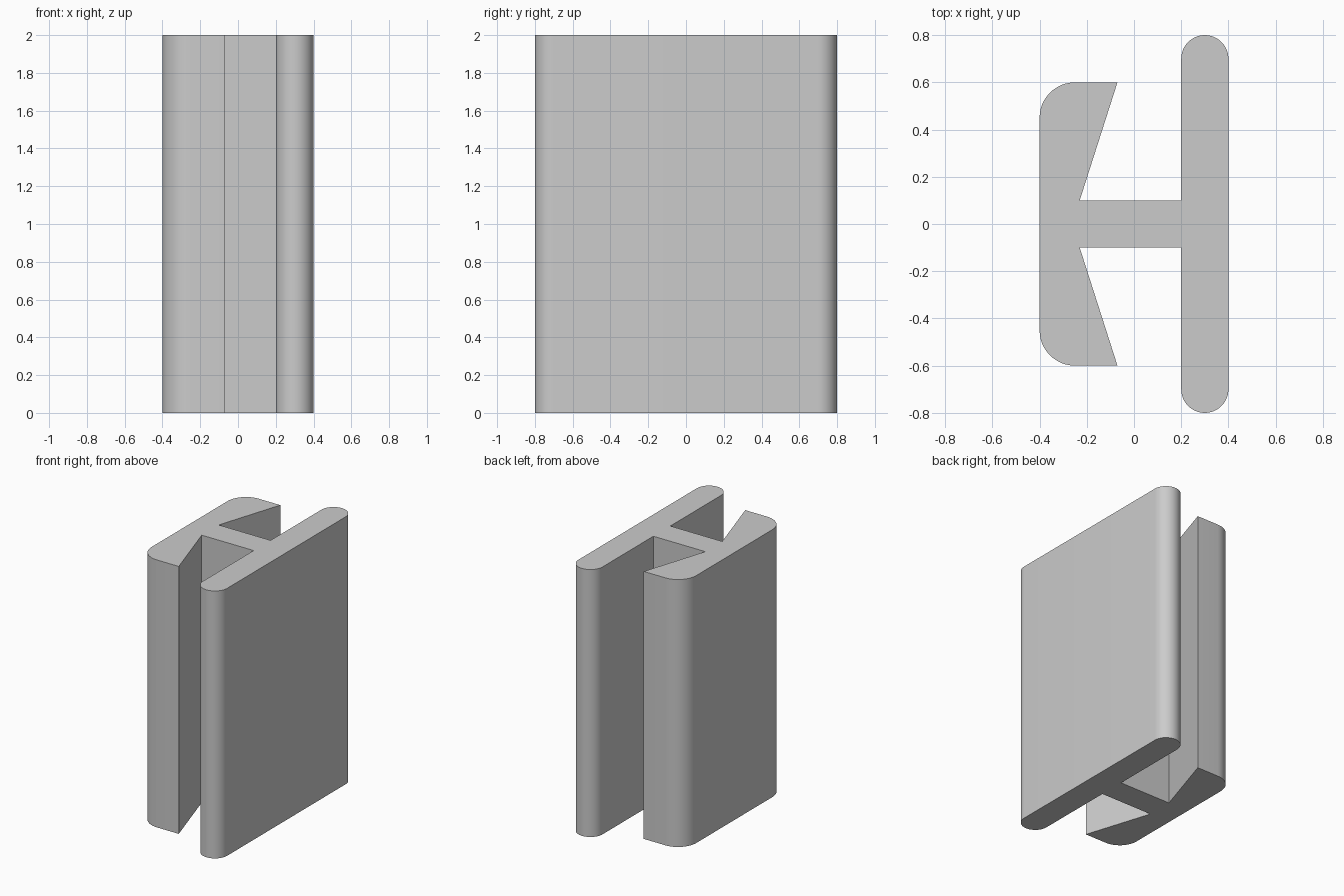
import bpy, bmesh
from math import cos, sin, pi, radians

cube = bpy.data.objects.get("Cube")
if cube:
    bpy.data.objects.remove(cube, do_unlink=True)

HEIGHT = 2.0


def arc(cx, cy, r, start, end, steps):
    """Points along a circular arc, angles in degrees."""
    angles = [radians(start + (end - start) * i / steps) for i in range(steps + 1)]
    return [(cx + r * cos(a), cy + r * sin(a)) for a in angles]


# Back half of the cross-section: rounded plate, web, undercut jaw
half = arc(0.3, 0.7, 0.1, 0, 180, 24)
half += [(0.2, 0.1), (-0.23, 0.1), (-0.07, 0.6)]
half += arc(-0.25, 0.6 - 0.15, 0.15, 90, 180, 12)

# Mirror across y to close the outline
outline = half + [(x, -y) for x, y in reversed(half)]

# Extrude the outline upwards
bm = bmesh.new()
base = bm.faces.new([bm.verts.new((x, y, 0)) for x, y in outline])
top = bmesh.ops.extrude_face_region(bm, geom=[base], use_keep_orig=True)["geom"]
bmesh.ops.translate(bm, vec=(0, 0, HEIGHT),
                    verts=[v for v in top if isinstance(v, bmesh.types.BMVert)])
bmesh.ops.recalc_face_normals(bm, faces=bm.faces)
mesh = bpy.data.meshes.new("extruded_profile")
bm.to_mesh(mesh)
bm.free()

profile = bpy.data.objects.new("extruded_profile", mesh)
bpy.context.collection.objects.link(profile)

# Plain grey material
grey = bpy.data.materials.new("light_grey")
grey.use_nodes = True
colour = (0.6, 0.6, 0.6, 1)
grey.diffuse_color = colour
grey.node_tree.nodes["Principled BSDF"].inputs["Base Color"].default_value = colour
mesh.materials.append(grey)

# Smooth the rounded edges, keep the corners sharp
bpy.ops.object.select_all(action="DESELECT")
profile.select_set(True)
bpy.context.view_layer.objects.active = profile
bpy.ops.object.shade_smooth_by_angle(angle=radians(30))
